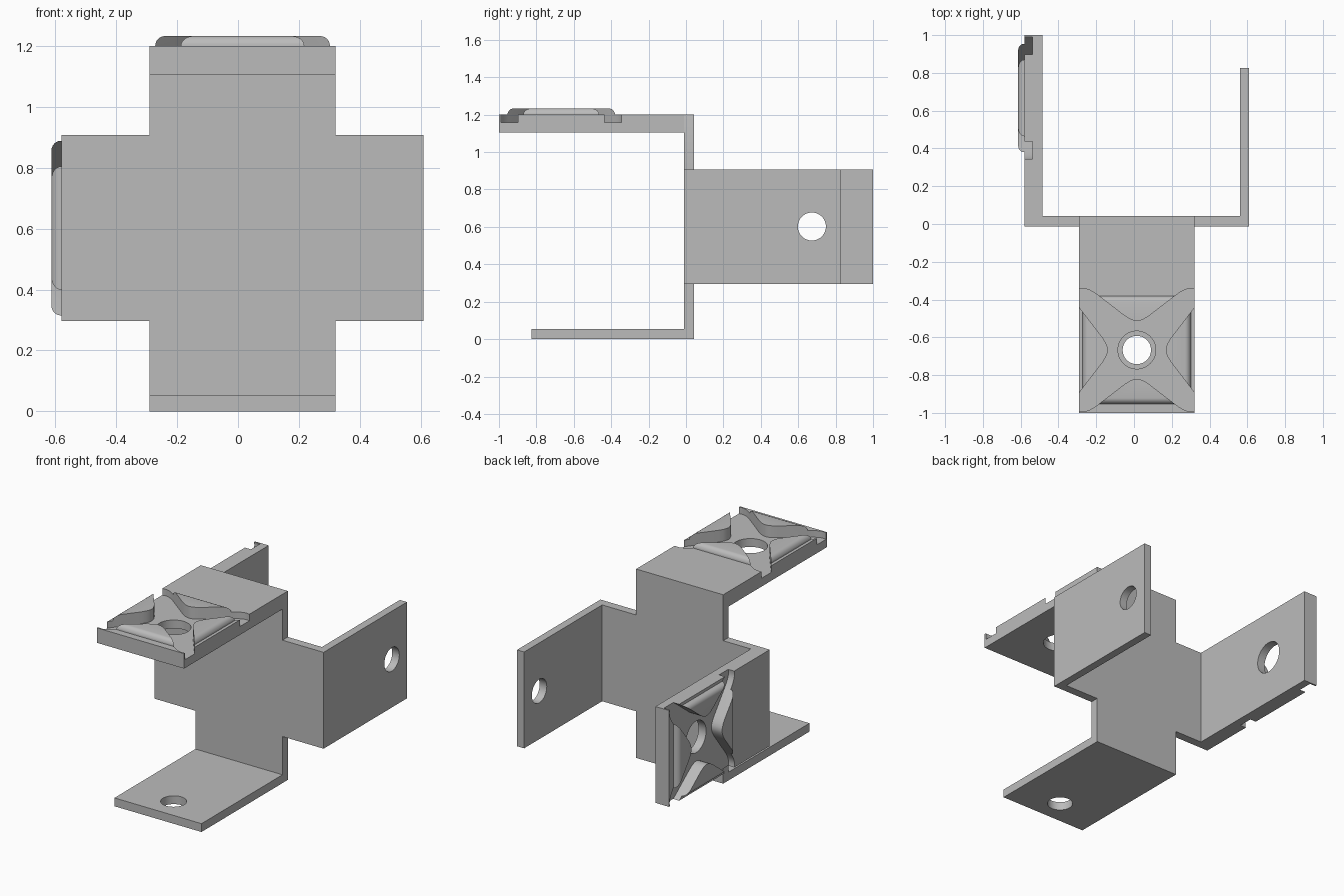
import bpy, bmesh, math
from mathutils import Matrix, Vector

old = bpy.data.objects.get("Cube")
if old:
    bpy.data.objects.remove(old, do_unlink=True)

grey = bpy.data.materials.new("plain grey")
grey.use_nodes = True
colour = (0.5, 0.5, 0.5, 1)
grey.diffuse_color = colour
grey.node_tree.nodes["Principled BSDF"].inputs["Base Color"].default_value = colour


def add_object(name, bm):
    bmesh.ops.recalc_face_normals(bm, faces=bm.faces)
    mesh = bpy.data.meshes.new(name)
    bm.to_mesh(mesh)
    bm.free()
    mesh.materials.append(grey)
    obj = bpy.data.objects.new(name, mesh)
    bpy.context.collection.objects.link(obj)
    return obj


def box(name, low, high, frame=Matrix(), round_top=0):
    bm = bmesh.new()
    bmesh.ops.create_cube(bm, size=1)
    low, high = Vector(low), Vector(high)
    for v in bm.verts:
        v.co = [a + (c + 0.5) * (b - a) for a, b, c in zip(low, high, v.co)]
    if round_top:
        edges = [e for e in bm.edges if all(v.co.z > high.z - 1e-4 for v in e.verts)]
        bmesh.ops.bevel(bm, geom=edges, offset=round_top, segments=6,
                        profile=0.5, affect='EDGES')
    bm.transform(frame)
    return add_object(name, bm)


def prism(name, outline, low, high, frame=Matrix()):
    bm = bmesh.new()
    face = bm.faces.new([bm.verts.new((x, y, low)) for x, y in outline])
    top = bmesh.ops.extrude_face_region(bm, geom=[face])["geom"]
    for v in top:
        if isinstance(v, bmesh.types.BMVert):
            v.co.z = high
    bm.transform(frame)
    return add_object(name, bm)


def circle(radius, sides=48):
    steps = [math.tau * i / sides for i in range(sides)]
    return [(radius * math.cos(a), radius * math.sin(a)) for a in steps]


def combine(target, tool, operation):
    mod = target.modifiers.new(operation, 'BOOLEAN')
    mod.operation, mod.solver, mod.object = operation, 'EXACT', tool
    bpy.context.view_layer.objects.active = target
    bpy.ops.object.modifier_apply(modifier=mod.name)
    bpy.data.objects.remove(tool, do_unlink=True)


def frame_at(origin, u, v, w):
    m = Matrix((u, v, w)).transposed().to_4x4()
    m.translation = origin
    return m


# Star-shaped channel: one eighth mirrored over the diagonal, then turned
eighth = [(0, 0.153), (0.018, 0.156), (0.038, 0.164), (0.065, 0.181), (0.2, 0.285),
          (0.225, 0.303), (0.25, 0.317), (0.27, 0.324), (0.29, 0.325), (0.31, 0.322)]
quarter = eighth + [(y, x) for x, y in reversed(eighth[1:])]
star = []
for turn in range(4):
    c, s = round(math.cos(turn * math.pi / 2)), round(math.sin(turn * math.pi / 2))
    star += [(x * c + y * s, y * c - x * s) for x, y in quarter]


def pad_arm(name, frame, inner):
    # Thick arm with a raised cushion, a channel and a wide hole; frame is at the hole
    arm = box(name, (-0.306, -inner, -0.095), (0.306, 0.333, 0), frame)
    cushion = box("cushion", (-0.287, -0.287, -0.03), (0.287, 0.287, 0.033), frame, 0.032)
    combine(arm, cushion, 'UNION')
    combine(arm, prism("channel", star, -0.042, 0.1, frame), 'DIFFERENCE')
    combine(arm, prism("hole", circle(0.1), -0.2, 0.2, frame), 'DIFFERENCE')
    return arm


def plain_arm(name, low, high, frame):
    # Thin arm with a narrow hole
    arm = box(name, low, high)
    combine(arm, prism("hole", circle(0.075), -0.2, 0.2, frame), 'DIFFERENCE')
    return arm


# Frames at the four holes, third axis pointing outward
top_frame = frame_at((0.015, -0.667, 1.2), (-1, 0, 0), (0, -1, 0), (0, 0, 1))
right_frame = frame_at((-0.58, 0.667, 0.602), (0, 0, 1), (0, 1, 0), (-1, 0, 0))
low_frame = frame_at((0.015, -0.667, 0), (1, 0, 0), (0, 1, 0), (0, 0, 1))
left_frame = frame_at((0.61, 0.673, 0.602), (0, 0, -1), (0, 1, 0), (1, 0, 0))

# Cross-shaped back plate with the four folded arms
bracket = box("bracket", (-0.291, -0.012, 0), (0.321, 0.042, 1.2))
parts = [
    box("cross_bar", (-0.58, -0.012, 0.296), (0.61, 0.042, 0.908)),
    plain_arm("lower_arm", (-0.291, -0.825, 0), (0.321, 0.042, 0.053), low_frame),
    plain_arm("left_arm", (0.56, -0.012, 0.296), (0.61, 0.825, 0.908), left_frame),
    pad_arm("upper_pad_arm", top_frame, 0.709),
    pad_arm("right_pad_arm", right_frame, 0.679),
]
for part in parts:
    combine(bracket, part, 'UNION')

bpy.ops.object.select_all(action='DESELECT')
bracket.select_set(True)
bpy.context.view_layer.objects.active = bracket
bpy.ops.object.shade_smooth_by_angle(angle=math.radians(30))
